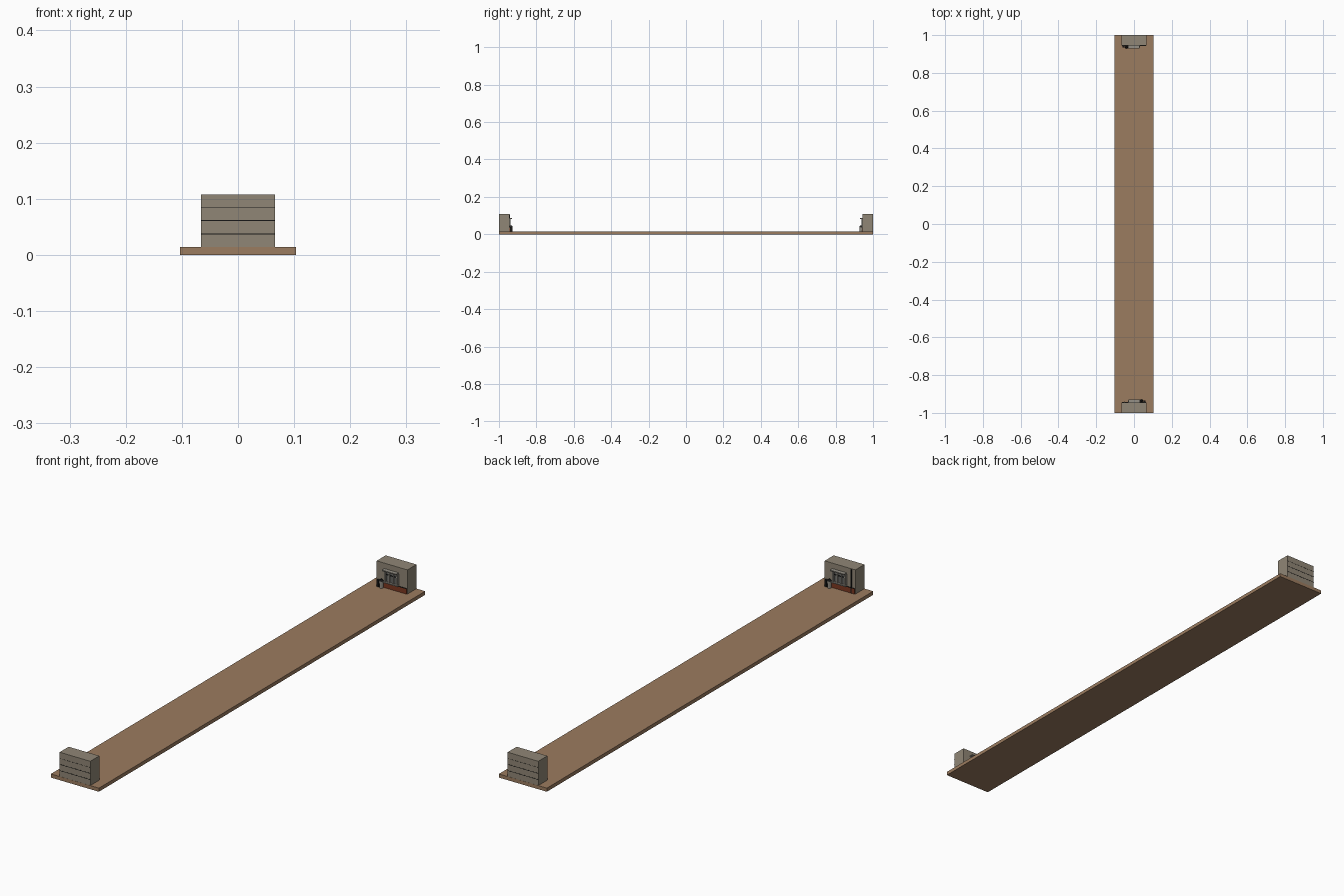
import bpy, bmesh, math
from mathutils import Vector

if "Cube" in bpy.data.objects:
    bpy.data.objects.remove(bpy.data.objects["Cube"])


def mat(name, r, g, b):
    m = bpy.data.materials.new(name)
    m.diffuse_color = (r, g, b, 1)
    m.use_nodes = True
    m.node_tree.nodes["Principled BSDF"].inputs["Base Color"].default_value = m.diffuse_color
    return m


WOOD = mat("brown_wood", 0.33, 0.20, 0.115)
STONE = mat("grey_stone", 0.28, 0.24, 0.18)
DARK = mat("near_black", 0.008, 0.008, 0.008)
RED = mat("rust_red", 0.20, 0.04, 0.015)
FRAME = mat("pale_grey", 0.30, 0.28, 0.24)
STEEL = mat("steel_grey", 0.13, 0.13, 0.12)


def finish(name, bm, m):
    bmesh.ops.recalc_face_normals(bm, faces=bm.faces)
    me = bpy.data.meshes.new(name)
    bm.to_mesh(me)
    bm.free()
    me.materials.append(m)
    ob = bpy.data.objects.new(name, me)
    bpy.context.collection.objects.link(ob)
    return ob


# box from its extents; s = -1 turns it half way round for the opposite end
def box(name, x, y, z, m, s=1):
    bm = bmesh.new()
    bmesh.ops.create_cube(bm, size=1)
    for v in bm.verts:
        c = v.co + Vector((0.5, 0.5, 0.5))
        v.co = (s * (x[0] + c.x * (x[1] - x[0])),
                s * (y[0] + c.y * (y[1] - y[0])),
                z[0] + c.z * (z[1] - z[0]))
    return finish(name, bm, m)


# upright tapered cylinder
def drum(name, x, y, z0, z1, r0, r1, m, s=1):
    bm = bmesh.new()
    bmesh.ops.create_cone(bm, cap_ends=True, segments=12, radius1=r0,
                          radius2=r1, depth=z1 - z0)
    bmesh.ops.translate(bm, verts=bm.verts, vec=(s * x, s * y, (z0 + z1) / 2))
    return finish(name, bm, m)


# long plank
box("plank", (-0.103, 0.103), (-1, 1), (0, 0.014), WOOD)

IN = 0.944  # inner face of the end walls
for s, end in ((1, "back"), (-1, "front")):
    # end block
    box(end + "_block", (-0.066, 0.066), (IN, 0.9995), (0.014, 0.108), STONE, s)
    # thin joint lines on the outer face
    for z, h in ((0.037, 0.0018), (0.061, 0.0018), (0.084, 0.0007)):
        box(end + "_joint", (-0.066, 0.066), (0.9990, 1), (z - h / 2, z + h / 2), DARK, s)
    # red skirting on the inner face
    box(end + "_skirting", (-0.064, 0.064), (IN - 0.002, IN), (0.014, 0.034), RED, s)
    box(end + "_skirting_cap", (-0.064, 0.064), (IN - 0.0025, IN), (0.034, 0.0355), DARK, s)
    # window: dark pane, frame, bars, ledges
    box(end + "_pane", (-0.026, 0.026), (IN - 0.002, IN), (0.040, 0.083), STEEL, s)
    for x in (-0.026, 0.026):
        box(end + "_jamb", (x - 0.003, x + 0.003), (IN - 0.007, IN), (0.038, 0.083), FRAME, s)
    for x in (-0.009, 0.009):
        box(end + "_bar", (x - 0.0018, x + 0.0018), (IN - 0.005, IN), (0.040, 0.083), FRAME, s)
    box(end + "_crossbar", (-0.026, 0.026), (IN - 0.004, IN), (0.066, 0.069), DARK, s)
    box(end + "_ledge", (-0.033, 0.028), (IN - 0.015, IN), (0.083, 0.087), FRAME, s)
    box(end + "_sill", (-0.031, 0.031), (IN - 0.010, IN), (0.036, 0.040), FRAME, s)
    # small drum with dark lid and hose beside the window
    drum(end + "_drum", -0.040, IN - 0.008, 0.014, 0.042, 0.007, 0.008, FRAME, s)
    drum(end + "_drum_lid", -0.040, IN - 0.008, 0.042, 0.047, 0.008, 0.004, DARK, s)
    box(end + "_locker", (-0.060, -0.050), (IN - 0.010, IN), (0.014, 0.040), DARK, s)

# dark upright strip on the front block's inner face
box("upright_strip", (0.047, 0.051), (IN - 0.003, IN), (0.014, 0.106), DARK, -1)
